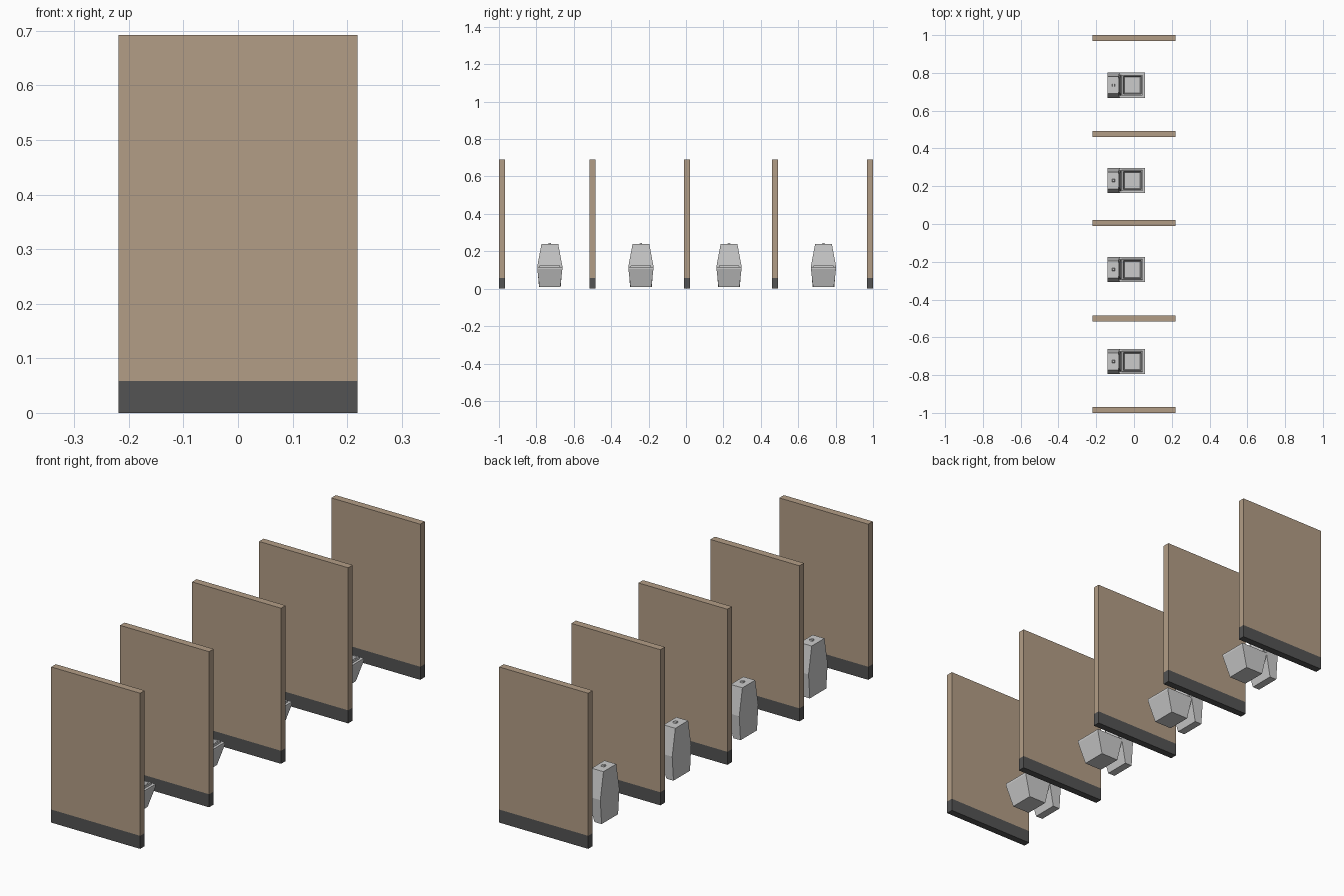
import bpy, bmesh

if "Cube" in bpy.data.objects:
    bpy.data.objects.remove(bpy.data.objects["Cube"])


def material(name, rgb):
    m = bpy.data.materials.new(name)
    m.diffuse_color = (*rgb, 1)
    m.use_nodes = True
    m.node_tree.nodes["Principled BSDF"].inputs["Base Color"].default_value = m.diffuse_color
    return m


brown = material("panel_brown", (0.45, 0.34, 0.24))
dark = material("base_dark", (0.087, 0.087, 0.087))


def loft(name, sections, y=0.0, mat=None):
    """Closed solid through rectangles (z, x0, x1, half_width)."""
    bm = bmesh.new()
    rings = [[bm.verts.new((px, y + py, z)) for px, py in
              ((x0, -h), (x1, -h), (x1, h), (x0, h))]
             for z, x0, x1, h in sections]
    for a, b in zip(rings, rings[1:]):
        for i in range(4):
            j = (i + 1) % 4
            bm.faces.new((a[i], a[j], b[j], b[i]))
    bm.faces.new(rings[0][::-1])
    bm.faces.new(rings[-1])
    bmesh.ops.recalc_face_normals(bm, faces=bm.faces)
    me = bpy.data.meshes.new(name)
    bm.to_mesh(me)
    bm.free()
    ob = bpy.data.objects.new(name, me)
    bpy.context.collection.objects.link(ob)
    if mat:
        me.materials.append(mat)
    return ob


# Partition walls with dark kick plates
for i, y in enumerate((-0.984, -0.5, 0.006, 0.477, 0.984), 1):
    loft(f"partition_base_{i}", [(0, -0.219, 0.219, 0.016), (0.058, -0.219, 0.219, 0.016)], y, dark)
    loft(f"partition_panel_{i}", [(0.058, -0.219, 0.219, 0.016), (0.692, -0.219, 0.219, 0.016)], y, brown)

# Toilets
for i, y in enumerate((-0.728, -0.241, 0.23, 0.735), 1):
    # Tank: narrow foot, widest at seat height, tapered top
    loft(f"tank_{i}", [(0.01, -0.14, -0.105, 0.058),
                       (0.12, -0.14, -0.076, 0.067),
                       (0.238, -0.14, -0.082, 0.045)], y)
    # Raised panel on the tank front
    loft(f"tank_front_panel_{i}", [(0.124, -0.1, -0.069, 0.054),
                                   (0.222, -0.1, -0.077, 0.038)], y)
    # Flush button
    loft(f"flush_button_{i}", [(0.236, -0.117, -0.101, 0.008),
                               (0.244, -0.115, -0.103, 0.006)], y)
    # Bowl: flared outside, flat rim, low seat ridge, sloping hollow
    loft(f"bowl_{i}", [(0.01, -0.061, 0.026, 0.056),
                       (0.106, -0.077, 0.058, 0.067),
                       (0.116, -0.077, 0.058, 0.067),
                       (0.116, -0.065, 0.046, 0.055),
                       (0.125, -0.064, 0.045, 0.054),
                       (0.125, -0.056, 0.039, 0.048),
                       (0.07, -0.050, 0.033, 0.042)], y)
